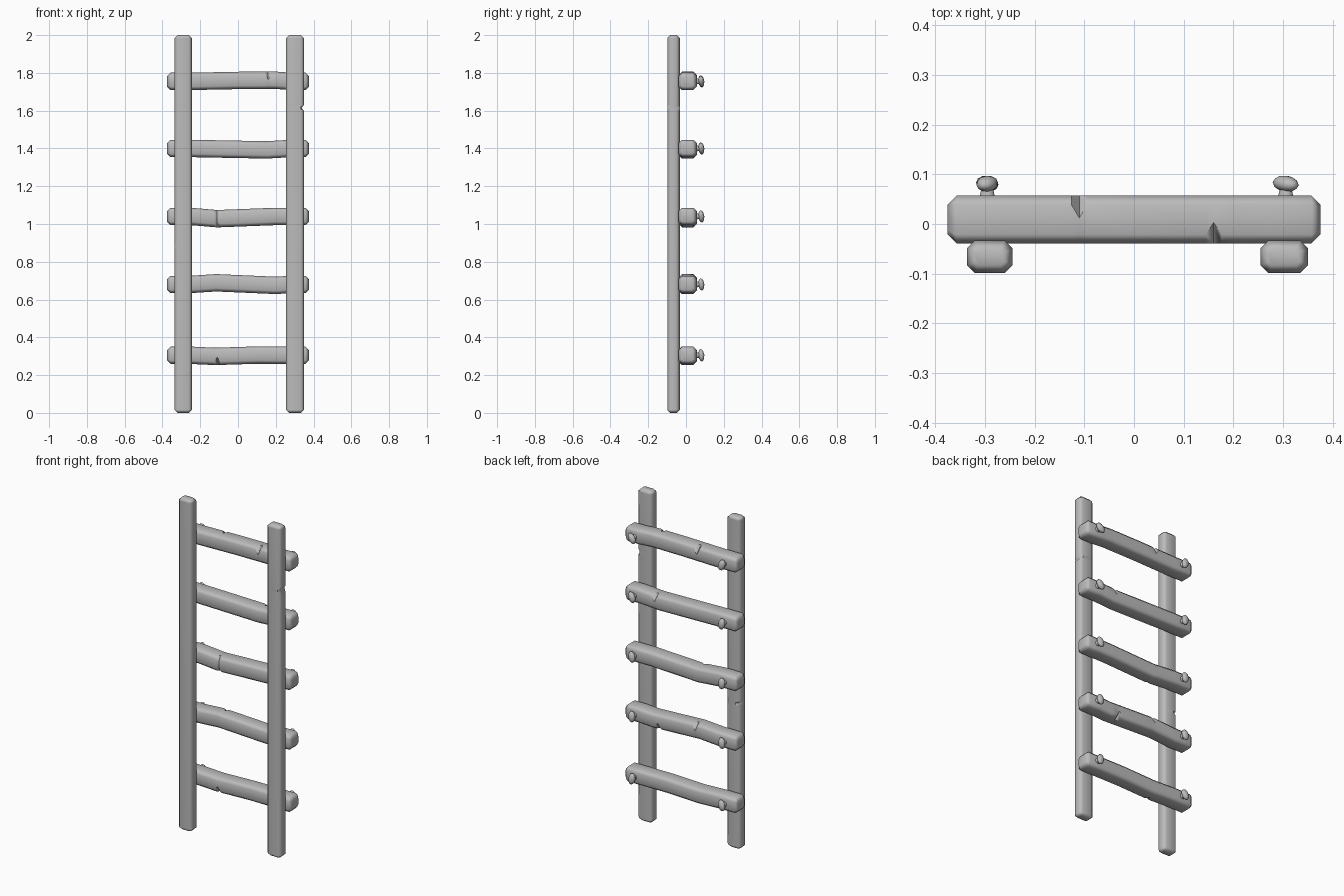
import bpy, bmesh, math
from mathutils import Matrix, Vector

if "Cube" in bpy.data.objects:
    bpy.data.objects.remove(bpy.data.objects["Cube"])

grey = bpy.data.materials.new("plain grey")
grey.use_nodes = True
colour = (0.5, 0.5, 0.5, 1)
grey.diffuse_color = colour
grey.node_tree.nodes["Principled BSDF"].inputs["Base Color"].default_value = colour

# Section corners, counter-clockwise
CORNERS = [(1, 1), (-1, 1), (-1, -1), (1, -1)]


def finish(name, bm, angle):
    bmesh.ops.recalc_face_normals(bm, faces=bm.faces)
    mesh = bpy.data.meshes.new(name)
    bm.to_mesh(mesh)
    bm.free()
    mesh.materials.append(grey)
    obj = bpy.data.objects.new(name, mesh)
    bpy.context.collection.objects.link(obj)
    bpy.ops.object.select_all(action='DESELECT')
    obj.select_set(True)
    bpy.context.view_layer.objects.active = obj
    bpy.ops.object.shade_smooth_by_angle(angle=math.radians(angle))
    return obj


def section(a, b, chamfers, pulls):
    """Chamfered rectangle with its own chamfer and inward pull at each corner."""
    points = []
    for (su, sv), c, pull in zip(CORNERS, chamfers, pulls):
        side = (su * (a - pull), sv * (b - c))
        cap = (su * (a - max(c, pull)), sv * b)
        points += [side, cap] if su * sv > 0 else [cap, side]
    return points


def interpolate(keys, t):
    for (t0, v0), (t1, v1) in zip(keys, keys[1:]):
        if t <= t1:
            return v0 + (v1 - v0) * (t - t0) / (t1 - t0)
    return keys[-1][1]


def beam(name, start, end, a, b, chamfer, place, bend, notches):
    """Bevelled timber with gentle bends and nicks; place maps (t, u, v) to space."""
    stations = {start + chamfer: None, end - chamfer: None}
    for t, _ in bend[1:-1]:
        stations[t] = None
    for t, corners, cut, pull in notches:
        for s in [s for s in stations if abs(s - t) < 0.03]:
            del stations[s]
        stations[t - 0.016] = stations[t + 0.016] = None
        stations[t] = (corners, cut, pull)
    rings = [(start, section(a - chamfer, b - chamfer, [chamfer / 2] * 4, [0] * 4))]
    for t in sorted(stations):
        corners, cut, pull = stations[t] or ((), 0, 0)
        rings.append((t, section(
            a, b, [cut if i in corners else chamfer for i in range(4)],
            [pull if i in corners else 0 for i in range(4)])))
    rings.append((end, rings[0][1]))

    bm = bmesh.new()
    loops = [[bm.verts.new(place(t, u, v + interpolate(bend, t))) for u, v in ring]
             for t, ring in rings]
    for low, high in zip(loops, loops[1:]):
        for i in range(8):
            j = (i + 1) % 8
            bm.faces.new((low[i], low[j], high[j], high[i]))
    bm.faces.new(loops[0][::-1])
    bm.faces.new(loops[-1])
    obj = finish(name, bm, 50)
    obj.modifiers.new("soft bevels", 'WEIGHTED_NORMAL').keep_sharp = True


# Upright rails, each with one nick on its outer side
for name, x, half, nick in [("right_rail", -0.29, 0.046, (0.88, (1,), 0.032, 0.006)),
                            ("left_rail", 0.302, 0.048, (1.615, (0, 3), 0.018, 0.014))]:
    beam(name, 0, 2, half, 0.033, 0.016,
         lambda t, u, v, x=x: (x + u, v - 0.066, t),
         [(0, 0), (2, 0)], [nick])

# Rungs: height, bends along the length, nicks (position, corners, cut, pull)
# Corner numbers: 0 top back, 1 top front, 2 bottom front, 3 bottom back
RUNGS = [
    (0.305, [(-0.12, -0.006), (0.1, 0.001)], [(-0.11, (2,), 0.042, 0)]),
    (0.68, [(-0.12, 0.009), (0.2, -0.005)],
     [(-0.1, (0,), 0.04, 0), (0.15, (3,), 0.042, 0)]),
    (1.04, [(-0.11, -0.012), (0.2, 0.0)], [(-0.11, (1, 2), 0.03, 0.014)]),
    (1.4, [(-0.1, -0.003), (0.15, -0.008)], [(0.17, (0,), 0.04, 0)]),
    (1.755, [(0, 0.005), (0.2, 0.006)],
     [(-0.11, (0,), 0.045, 0), (0.16, (1,), 0.042, 0)]),
]


def peg(name, x, z, turn):
    """Flared neck with a flattened oval head, pointing backwards."""
    bm = bmesh.new()
    back = Matrix.Rotation(-math.pi / 2, 4, 'X')
    bmesh.ops.create_cone(bm, cap_ends=True, segments=10, radius1=0.018, radius2=0.011,
                          depth=0.03, matrix=Matrix.Translation((x, 0.062, z)) @ back)
    spin = Matrix.Rotation(turn, 4, 'Y') @ Matrix.Rotation(0.12, 4, 'X')
    bmesh.ops.create_icosphere(
        bm, subdivisions=2, radius=1,
        matrix=Matrix.Translation((x, 0.081, z)) @ spin
        @ Matrix.Diagonal(Vector((0.021, 0.016, 0.033, 1))))
    finish(name, bm, 40)


for i, (z, bends, nicks) in enumerate(RUNGS, 1):
    beam(f"rung_{i}", -0.375, 0.375, 0.048, 0.046, 0.018,
         lambda t, u, v, z=z: (t, u + 0.009, v + z),
         [(-0.375, 0), (-0.25, 0)] + bends + [(0.28, 0), (0.375, 0)], nicks)
    peg(f"right_peg_{i}", -0.295, z, 0.5 - 0.15 * i)
    peg(f"left_peg_{i}", 0.305, z, 0.2 * i - 0.3)
